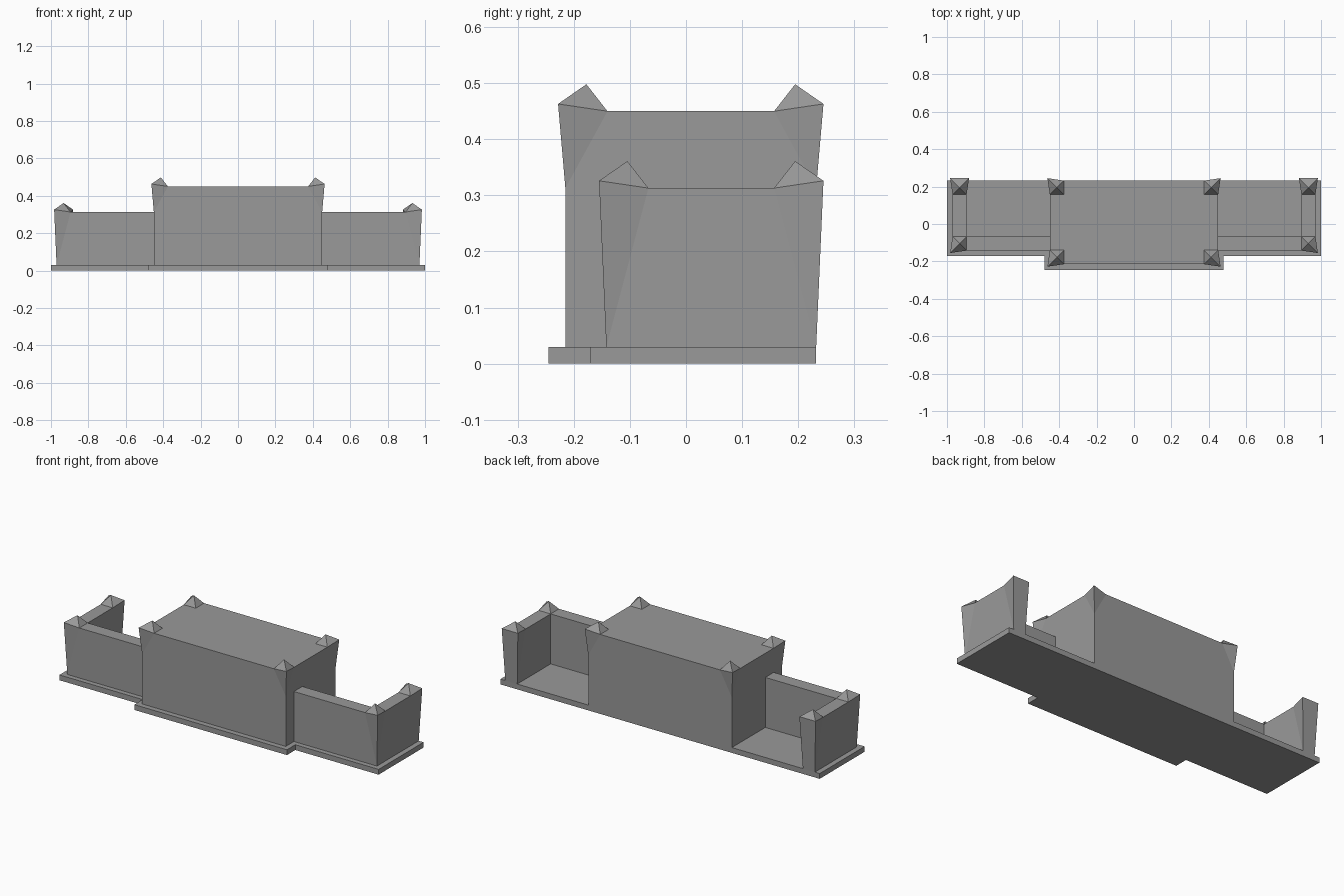
import bpy
import bmesh
from mathutils import Vector

cube = bpy.data.objects.get("Cube")
if cube:
    bpy.data.objects.remove(cube, do_unlink=True)

# Single plain stone colour
stone = bpy.data.materials.new("stone grey")
stone.use_nodes = True
grey = (0.32, 0.32, 0.32, 1.0)
stone.diffuse_color = grey
stone.node_tree.nodes["Principled BSDF"].inputs["Base Color"].default_value = grey


def finish(bm, name):
    bmesh.ops.recalc_face_normals(bm, faces=bm.faces)
    mesh = bpy.data.meshes.new(name)
    bm.to_mesh(mesh)
    bm.free()
    mesh.materials.append(stone)
    obj = bpy.data.objects.new(name, mesh)
    bpy.context.collection.objects.link(obj)
    return obj


def prism(name, outline, z0, z1):
    """Extrude a flat outline straight up."""
    bm = bmesh.new()
    face = bm.faces.new([bm.verts.new((x, y, z0)) for x, y in outline])
    top = bmesh.ops.extrude_face_region(bm, geom=[face])["geom"]
    for v in top:
        if isinstance(v, bmesh.types.BMVert):
            v.co.z = z1
    # the extrusion source is kept as the bottom cap
    if not face.is_valid or len(bm.faces) < len(outline) + 2:
        bottom = [v for v in bm.verts if abs(v.co.z - z0) < 1e-6]
        bmesh.ops.contextual_create(bm, geom=bottom)
    return finish(bm, name)


def hull(name, points):
    bm = bmesh.new()
    for p in points:
        bm.verts.new(Vector(p))
    bmesh.ops.convex_hull(bm, input=bm.verts[:])
    bmesh.ops.dissolve_limit(bm, angle_limit=0.002, verts=bm.verts[:], edges=bm.edges[:])
    return finish(bm, name)


FLOOR = 0.03      # top of the base slab
BACK = 0.232      # rear wall plane
HALL = 0.45       # half width of the centre block, also its height
WING = 0.313      # wing wall height
END = 0.97        # outer face of the wing end walls
W = 0.075         # wall thickness and cap size
LIP = 0.013       # how far the flared tips lean out


def flared_corner(name, x, y, sx, sy, root, top):
    """Leaning corner with a pointed cap; sx, sy point outwards."""
    ix, iy = x - sx * W, y - sy * W
    hull(name, [
        (x, y, root),
        (x + sx * LIP, y + sy * LIP, top + 0.013),
        (ix, y, top), (x, iy, top), (ix, iy, top),
        (x - sx * W / 2, y - sy * W / 2, top + 0.048)])


# Stepped base slab
prism("base_slab", [(-1, BACK), (-1, -0.17), (-0.478, -0.17), (-0.478, -0.245),
                    (0.478, -0.245), (0.478, -0.17), (1, -0.17), (1, BACK)], 0, FLOOR)

# Centre block
prism("centre_block", [(-HALL, -0.215), (HALL, -0.215), (HALL, BACK), (-HALL, BACK)],
      FLOOR, 0.45)

for side, s in (("left", 1), ("right", -1)):
    # Four flared corners of the centre block
    flared_corner(f"{side}_front_block_corner", s * HALL, -0.215, s, -1, WING, 0.45)
    flared_corner(f"{side}_back_block_corner", s * HALL, BACK, s, 1, WING, 0.45)

    # L-shaped wing wall, open at the back
    front, inner = -0.142, END - W
    outline = [(HALL, front), (END, front), (END, BACK), (inner, BACK),
               (inner, front + W), (HALL, front + W)]
    prism(f"{side}_wing_wall", [(s * x, y) for x, y in outline], FLOOR, WING)
    flared_corner(f"{side}_wing_front_corner", s * END, front, s, -1, FLOOR, WING)

    # Free end of the wing wall flares on both edges
    points = [(s * (END - W / 2), BACK - W / 2, WING + 0.048)]
    for x, out in ((END, LIP), (inner, -LIP)):
        points += [(s * x, BACK, FLOOR), (s * x, BACK - W, WING),
                   (s * (x + out), BACK + LIP, WING + 0.013)]
    hull(f"{side}_wing_back_end", points)
